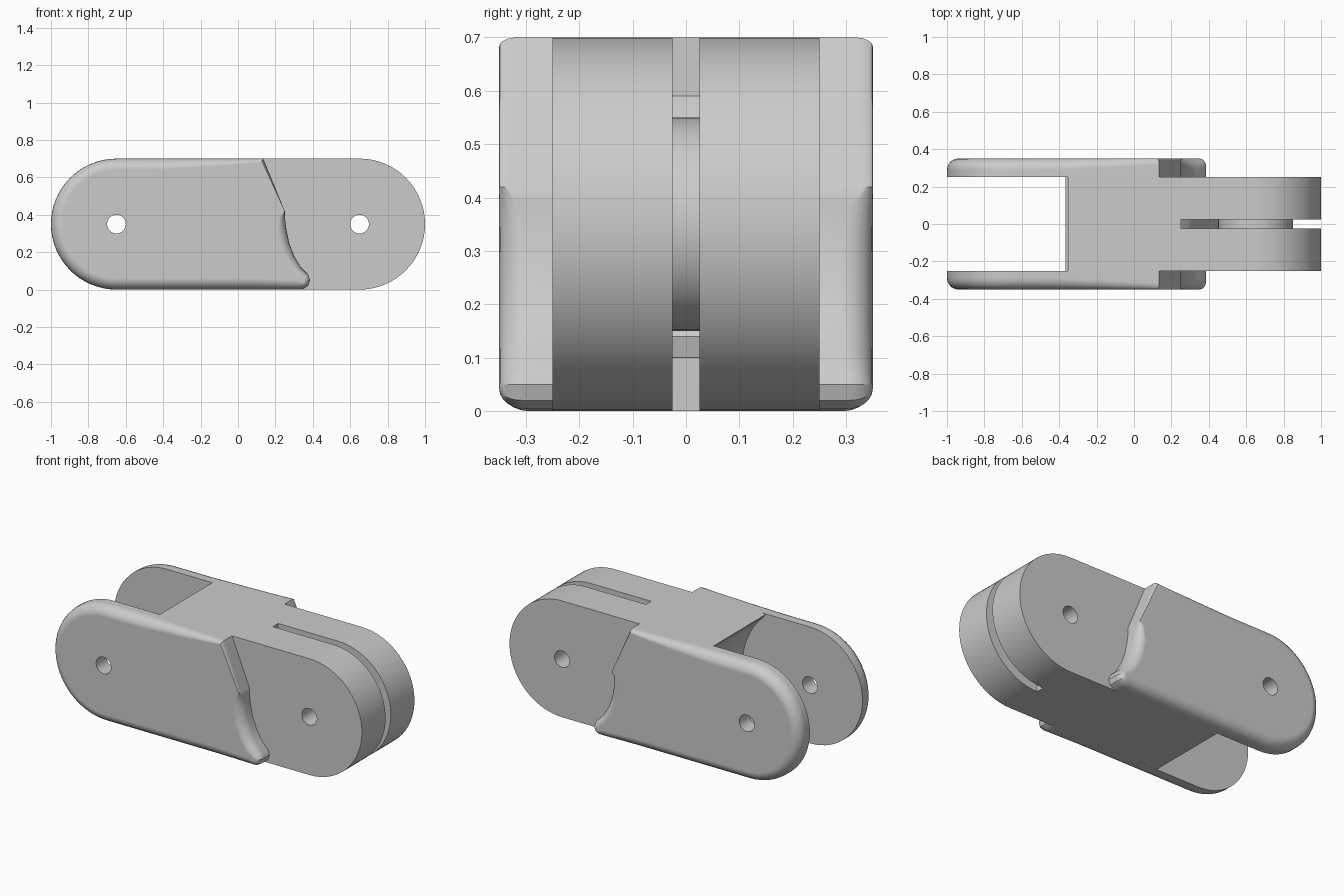
import bpy, bmesh, math
from mathutils import Vector

old = bpy.data.objects.get("Cube")
if old:
    bpy.data.objects.remove(old, do_unlink=True)

GREY = (0.6, 0.6, 0.6, 1)
grey = bpy.data.materials.new("plain_grey")
grey.use_nodes = True
grey.diffuse_color = GREY
grey.node_tree.nodes["Principled BSDF"].inputs["Base Color"].default_value = GREY

PIVOT, MID, END = 0.65, 0.35, 0.35   # pivot distance, pivot height, end radius


def arc(cx, radius, start, stop, steps=32):
    """Points on an arc in the XZ plane, at pivot height."""
    angles = [math.radians(start + (stop - start) * i / steps) for i in range(steps + 1)]
    return [(cx + radius * math.cos(a), MID + radius * math.sin(a)) for a in angles]


def loft(name, rings):
    """Closed solid through a list of matching rings."""
    bm = bmesh.new()
    loops = [[bm.verts.new(p) for p in ring] for ring in rings]
    n = len(loops[0])
    for a, b in zip(loops, loops[1:]):
        for i in range(n):
            j = (i + 1) % n
            bm.faces.new((a[i], a[j], b[j], b[i]))
    bm.faces.new(loops[0])
    bm.faces.new(loops[-1])
    bmesh.ops.recalc_face_normals(bm, faces=bm.faces)
    mesh = bpy.data.meshes.new(name)
    bm.to_mesh(mesh)
    bm.free()
    mesh.materials.append(grey)
    obj = bpy.data.objects.new(name, mesh)
    bpy.context.collection.objects.link(obj)
    return obj


def prism(name, points, y0, y1):
    return loft(name, [[(x, y, z) for x, z in points] for y in (y0, y1)])


def activate(obj):
    bpy.ops.object.select_all(action='DESELECT')
    obj.select_set(True)
    bpy.context.view_layer.objects.active = obj


def cut(obj, cutter):
    activate(obj)
    mod = obj.modifiers.new("cut", 'BOOLEAN')
    mod.operation, mod.solver, mod.object = 'DIFFERENCE', 'EXACT', cutter
    bpy.ops.object.modifier_apply(modifier=mod.name)
    bpy.data.objects.remove(cutter, do_unlink=True)


def pin_hole(obj, x):
    cut(obj, prism("pin_cutter", arc(x, 0.05, 0, 348.75, 31), -0.5, 0.5))


def finish(obj):
    activate(obj)
    bpy.ops.object.shade_smooth_by_angle(angle=math.radians(30))
    obj.modifiers.new("weighted", 'WEIGHTED_NORMAL').keep_sharp = True


# Central body: round knuckle at one end, hollow seat at the other
seat = arc(-PIVOT, 0.45, 47, -51, 24)
body = prism("central_body",
             arc(PIVOT, END, -90, 90) + [(-0.335, 0.7), (-0.353, 0.695)] + seat, -0.25, 0.25)

# Cord slot round the knuckle
slot = [(0.25, 0.8), (0.25, 0.59), (0.29, 0.55), (0.31, 0.52), (0.4, 0.28),
        (0.5, 0.14), (0.65, 0.1), (0.65, -0.1), (1.1, -0.1), (1.1, 0.8)]
cut(body, prism("slot_cutter", slot, -0.025, 0.025))
pin_hole(body, PIVOT)
finish(body)

# Hub left standing in the slot
hub = prism("slot_hub", arc(PIVOT, 0.2, 0, 352.5, 47), -0.027, 0.027)
pin_hole(hub, PIVOT)
finish(hub)

# Side cheeks: x, z and edge rounding of each outline point
outline = [(-0.3, 0, 0.06), (0.1, 0, 0.06), (0.32, 0, 0.05), (0.35, 0.004, 0.04),
           (0.375, 0.02, 0.035), (0.385, 0.05, 0.035), (0.375, 0.08, 0.04),
           (0.335, 0.12, 0.05), (0.3, 0.18, 0.055), (0.273, 0.25, 0.055),
           (0.257, 0.33, 0.05), (0.25, 0.39, 0.03), (0.25, 0.42, 0),
           (0.135, 0.7, 0.02), (0, 0.7, 0.03), (-0.2, 0.7, 0.045), (-0.4, 0.7, 0.058)]
outline += [(x, z, 0.06) for x, z in arc(-PIVOT, END, 90, 270)]


def inward(i):
    """Unit direction into the outline at point i."""
    here = Vector(outline[i][:2])
    before = (here - Vector(outline[i - 1][:2])).normalized()
    after = (Vector(outline[(i + 1) % len(outline)][:2]) - here).normalized()
    t = (before + after).normalized()
    return Vector((-t.y, t.x))


rings = [[(x, 0.25, z) for x, z, r in outline]]
STEPS = 6
for k in range(STEPS + 1):
    a = math.pi / 2 * k / STEPS
    ring = []
    for i, (x, z, r) in enumerate(outline):
        p = Vector((x, z)) + inward(i) * r * (1 - math.cos(a))
        depth = 0.02 + 0.7 * r
        ring.append((p.x, 0.35 - depth * (1 - math.sin(a)), p.y))
    rings.append(ring)
cheek = loft("side_cheeks", rings)
pin_hole(cheek, -PIVOT)
finish(cheek)
mirror = cheek.modifiers.new("mirror", 'MIRROR')
mirror.use_axis = (False, True, False)
